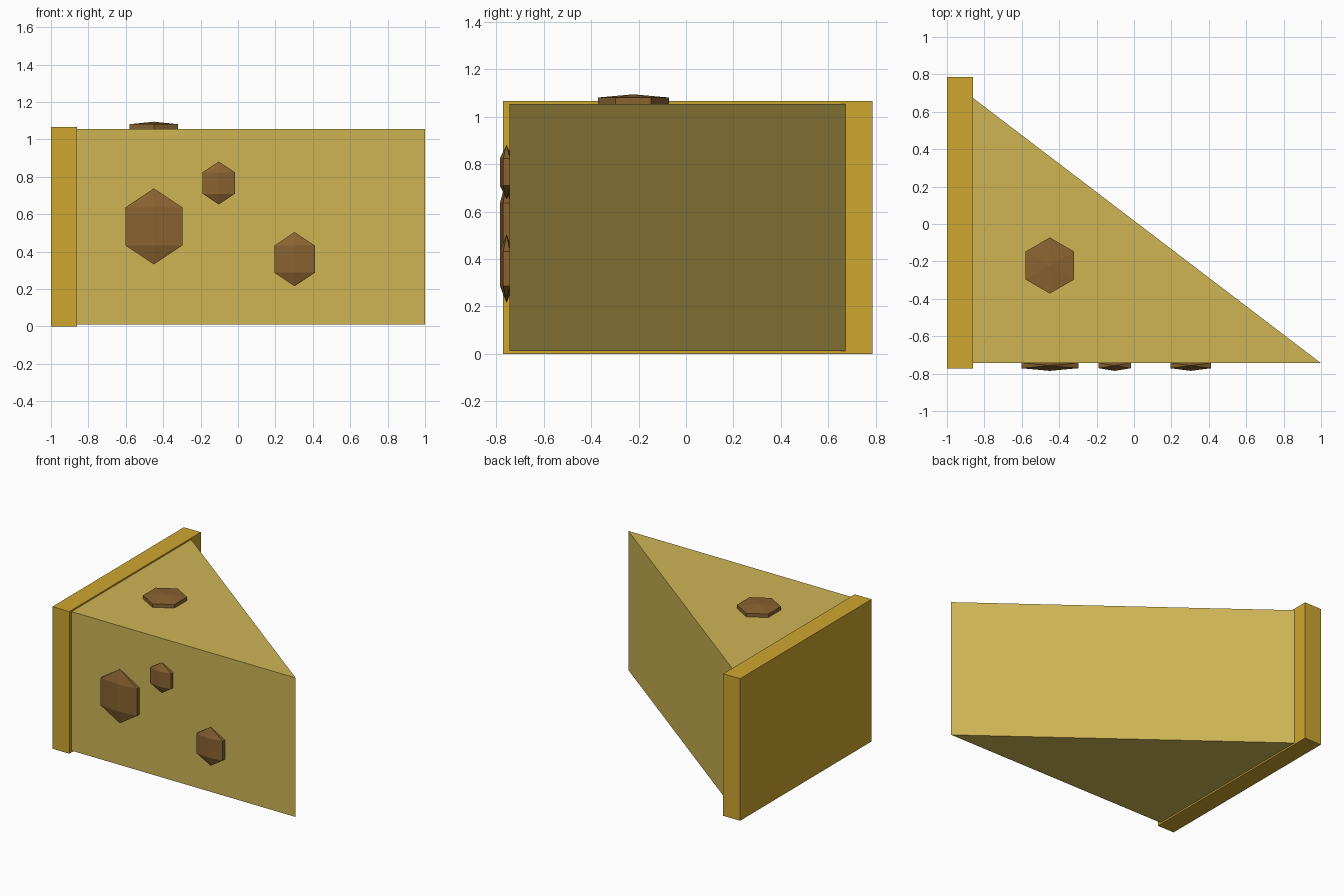
import bpy, bmesh
from mathutils import Matrix, Vector

if "Cube" in bpy.data.objects:
    bpy.data.objects.remove(bpy.data.objects["Cube"])


def material(name, rgb):
    m = bpy.data.materials.new(name)
    m.diffuse_color = (*rgb, 1)
    m.use_nodes = True
    m.node_tree.nodes["Principled BSDF"].inputs["Base Color"].default_value = m.diffuse_color
    return m


RIND = material("golden rind", (0.62, 0.38, 0.03))
CHEESE = material("pale cheese", (0.62, 0.46, 0.09))
HOLE = material("brown hole", (0.25, 0.125, 0.03))


def add_object(name, bm, mat):
    bmesh.ops.recalc_face_normals(bm, faces=bm.faces)
    me = bpy.data.meshes.new(name)
    bm.to_mesh(me)
    bm.free()
    me.materials.append(mat)
    ob = bpy.data.objects.new(name, me)
    bpy.context.collection.objects.link(ob)
    return ob


def prism(name, outline, z0, z1, mat):
    """Extrude a plan outline from z0 up to z1."""
    bm = bmesh.new()
    face = bm.faces.new([bm.verts.new((x, y, z0)) for x, y in outline])
    ext = bmesh.ops.extrude_face_region(bm, geom=[face])["geom"]
    bmesh.ops.translate(bm, vec=(0, 0, z1 - z0),
                        verts=[v for v in ext if isinstance(v, bmesh.types.BMVert)])
    return add_object(name, bm, mat)


def hole(name, centre, radii):
    """Low-poly flattened ball, six segments and three rings."""
    bm = bmesh.new()
    bmesh.ops.create_uvsphere(bm, u_segments=6, v_segments=3, radius=1)
    bm.transform(Matrix.Diagonal((*radii, 1)))
    ob = add_object(name, bm, HOLE)
    ob.location = Vector(centre)
    return ob


# Rind slab at the back of the slice
prism("rind", [(-1, -0.772), (-0.86, -0.772), (-0.86, 0.787), (-1, 0.787)], 0, 1.066, RIND)

# Triangular cheese body
prism("cheese_wedge", [(-0.86, -0.744), (1, -0.744), (-0.86, 0.673)], 0.012, 1.055, CHEESE)

# Holes on the front cut face: x, z, radius
for i, (x, z, r) in enumerate([(-0.45, 0.535, 0.203), (-0.103, 0.767, 0.115), (0.303, 0.36, 0.145)]):
    hole(f"front_hole_{i + 1}", (x, -0.757, z), (r, 0.0325, r))

# Hole on the top face
hole("top_hole", (-0.45, -0.222, 1.068), (0.173, 0.173, 0.027))
